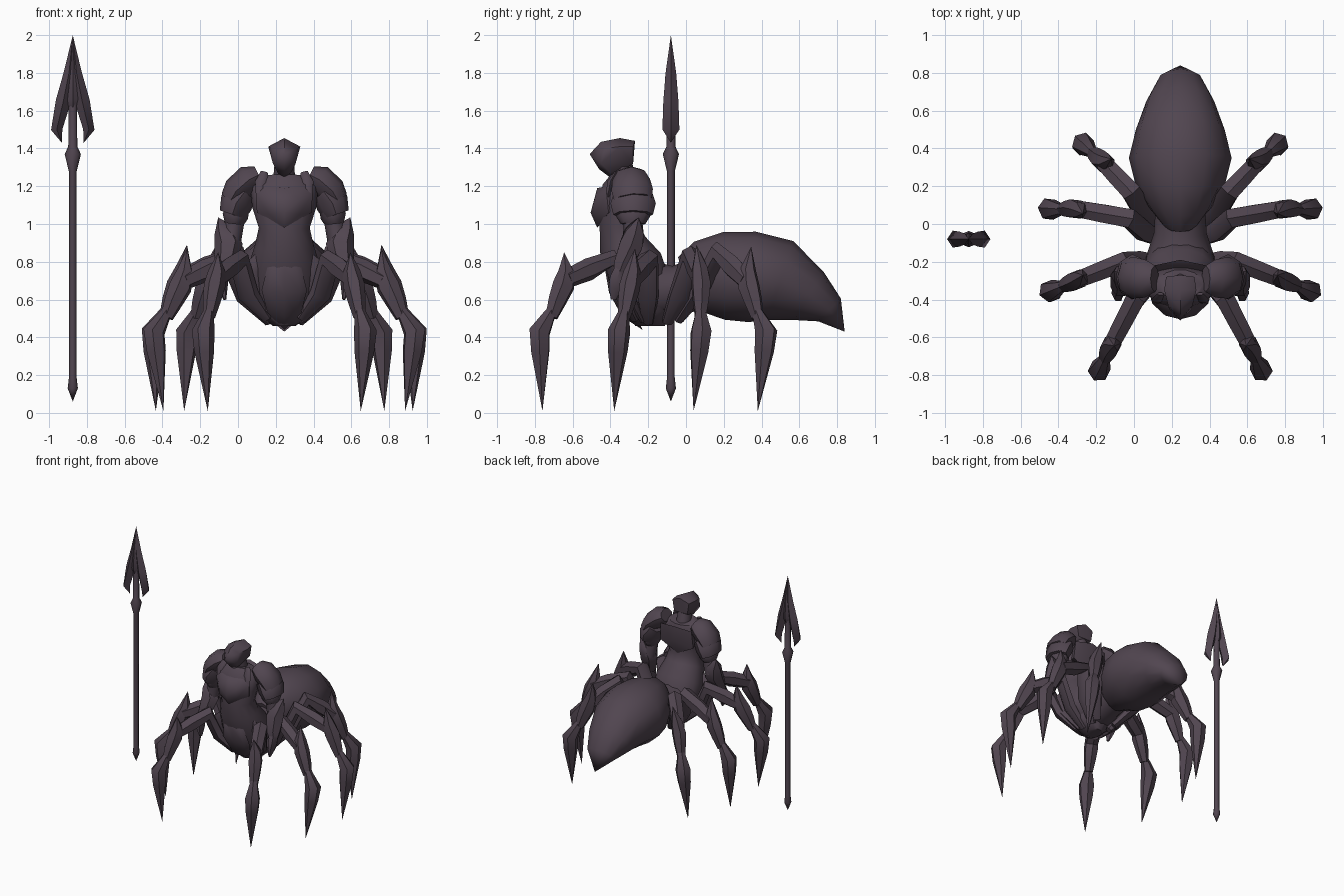
import bpy, bmesh, math
from mathutils import Vector

old = bpy.data.objects.get("Cube")
if old:
    bpy.data.objects.remove(old, do_unlink=True)

CX = 0.245                      # body centre line
SPEAR = (-0.875, -0.08)
parts = []

shell = bpy.data.materials.new("dark_plum_shell")
shell.use_nodes = True
COLOR = (0.082, 0.060, 0.080, 1)
shell.diffuse_color = COLOR
bsdf = next(n for n in shell.node_tree.nodes if n.type == 'BSDF_PRINCIPLED')
bsdf.inputs["Base Color"].default_value = COLOR
bsdf.inputs["Roughness"].default_value = 0.7


def finish(name, bm):
    bmesh.ops.remove_doubles(bm, verts=bm.verts[:], dist=0.0005)
    bmesh.ops.recalc_face_normals(bm, faces=bm.faces[:])
    mesh = bpy.data.meshes.new(name)
    bm.to_mesh(mesh)
    bm.free()
    mesh.materials.append(shell)
    ob = bpy.data.objects.new(name, mesh)
    bpy.context.collection.objects.link(ob)
    parts.append(ob)


def tube(name, pts, hint=(0, 1, 0), sides=8, side=1, origin=(CX, 0)):
    """Loft along points (x, y, z, radius across, radius along hint)."""
    path = [Vector((origin[0] + side * p[0], origin[1] + p[1], p[2])) for p in pts]
    hint = Vector((side * hint[0], hint[1], hint[2]))
    bm = bmesh.new()
    rings = []
    for i, c in enumerate(path):
        t = Vector()
        if i:
            t += (c - path[i - 1]).normalized()
        if i < len(path) - 1:
            t += (path[i + 1] - c).normalized()
        t.normalize()
        b = (hint - t * hint.dot(t)).normalized()
        a = t.cross(b)
        ring = []
        for k in range(sides):
            ang = math.tau * k / sides
            ring.append(bm.verts.new(c + a * pts[i][3] * math.cos(ang)
                                     + b * pts[i][4] * math.sin(ang)))
        rings.append(ring)
    for r, s in zip(rings, rings[1:]):
        for k in range(sides):
            n = (k + 1) % sides
            bm.faces.new((r[k], r[n], s[n], s[k]))
    bm.faces.new(rings[0])
    bm.faces.new(rings[-1])
    finish(name, bm)


def hull(name, pts):
    """Convex shape from points mirrored across the centre line."""
    bm = bmesh.new()
    for x, y, z in pts:
        for s in ((1, -1) if x else (1,)):
            bm.verts.new((CX + s * x, y, z))
    res = bmesh.ops.convex_hull(bm, input=bm.verts[:])
    loose = [v for v in res["geom_interior"] if isinstance(v, bmesh.types.BMVert)]
    bmesh.ops.delete(bm, geom=loose, context='VERTS')
    finish(name, bm)


# Abdomen and the saddle that joins it to the torso
tube("abdomen", [(0, 0, .69, .09, .14), (0, .08, .715, .16, .195), (0, .2, .725, .235, .232),
                 (0, .35, .72, .272, .24), (0, .5, .70, .235, .22),
                 (0, .65, .62, .18, .15), (0, .76, .545, .12, .085),
                 (0, .84, .43, 0, 0)], hint=(0, 0, 1), sides=12)
tube("saddle", [(0, -.3, .66, .19, .14), (0, -.17, .64, .18, .16),
                (0, -.05, .65, .14, .13), (0, .1, .69, .13, .14)], hint=(0, 0, 1), sides=12)

# Torso
tube("torso", [(0, -.19, .46, .06, .08), (0, -.19, .53, .15, .12), (0, -.22, .65, .19, .15),
               (0, -.27, .78, .19, .155), (0, -.335, .89, .155, .13), (0, -.35, .98, .135, .11),
               (0, -.35, 1.09, .17, .115), (0, -.33, 1.19, .18, .115),
               (0, -.32, 1.25, .12, .08)], sides=14)
tube("neck", [(0, -.32, 1.22, .06, .06), (0, -.34, 1.34, .05, .05)])
hull("breastplate", [(.15, -.42, 1.16), (.1, -.42, 1.2), (.145, -.41, 1.06), (0, -.47, .98),
                     (0, -.505, 1.06), (0, -.47, 1.19), (.08, -.485, 1.13), (.08, -.48, 1.05),
                     (.12, -.34, 1.12)])
hull("back_plate", [(.14, -.22, 1.22), (.15, -.23, 1.08), (0, -.19, 1.12),
                    (0, -.19, 1.24), (0, -.24, 1.0), (.12, -.32, 1.1)])

# Crested helmet
hull("helmet", [(0, -.35, 1.455), (.085, -.35, 1.41), (0, -.45, 1.435), (.065, -.43, 1.40),
                (0, -.51, 1.37), (.06, -.45, 1.32), (0, -.46, 1.29), (0, -.40, 1.245),
                (.035, -.40, 1.27), (.075, -.28, 1.41), (0, -.27, 1.44), (.06, -.28, 1.32)])

# Front apron plate
tube("apron_plate", [(0, -.40, .81, .03, .02), (0, -.405, .77, .09, .025),
                     (0, -.375, .65, .12, .035), (0, -.31, .53, .09, .035),
                     (0, -.23, .44, 0, 0)])

# Legs: low base, arched hip, knee, spike above knee, heel bulge, foot tip
LEGS = {
    "front_leg": ((.09, -.27, .50), (.24, -.40, .81), (.36, -.63, .71),
                  (.35, -.645, .85), (.43, -.775, .43), (.405, -.76, .01)),
    "front_middle_leg": ((.08, -.2, .48), (.30, -.2, .81), (.53, -.29, .70),
                         (.515, -.27, .87), (.69, -.355, .43), (.64, -.38, .01)),
    "rear_middle_leg": ((.08, -.1, .48), (.27, .03, .83), (.54, .08, .71),
                        (.515, .055, .89), (.695, .08, .43), (.68, .04, .01)),
    "rear_leg": ((.08, -.04, .49), (.26, .17, .85), (.40, .32, .70),
                 (.365, .345, .88), (.515, .425, .43), (.53, .38, .01)),
}


def ring(p, ra, rb):
    return (*p, ra, rb)


for side, label in ((1, "left"), (-1, "right")):
    for leg, data in LEGS.items():
        base, hip, knee, spike, heel, tip = map(Vector, data)
        run = heel - hip
        hint = Vector((-run.y, run.x, 0)).normalized()
        inward = Vector((-run.x, -run.y, 0)).normalized() * .025
        coxa = base.lerp(hip, .5) + Vector((.025, 0, -.03))
        ankle = knee.lerp(heel, .72) + inward
        # Thigh, shin with knee spike, and pointed foot
        tube(f"{label}_{leg}_thigh",
             [ring(base, .025, .03), ring(coxa, .045, .06), ring(hip, .058, .058),
              ring(hip.lerp(knee, .5), .06, .055), ring(knee, .05, .05)],
             hint, 6, side)
        tube(f"{label}_{leg}_shin",
             [ring(spike, 0, 0), ring(knee.lerp(spike, .3), .045, .045),
              ring(knee.lerp(heel, .12), .065, .055),
              ring(knee.lerp(heel, .42) + inward * .4, .053, .046),
              ring(ankle, .036, .032)], hint, 6, side)
        tube(f"{label}_{leg}_foot",
             [ring(ankle - Vector((0, 0, -.03)), .03, .028), ring(heel, .062, .06),
              ring(heel.lerp(tip, .25), .054, .052), ring(tip, 0, 0)], hint, 6, side)

    # Hip plates beside the apron
    tube(f"{label}_hip_plate", [(.13, -.36, .85, .01, .01), (.17, -.34, .76, .06, .03),
                                (.165, -.3, .62, .06, .035), (.1, -.23, .48, .01, .01)],
         sides=6, side=side)

    # Layered shoulder armour
    tube(f"{label}_shoulder_plate", [(.135, -.29, 1.26, .05, .07), (.185, -.29, 1.235, .08, .1),
                                     (.25, -.285, 1.18, .075, .11), (.28, -.28, 1.13, .06, .1)],
         side=side)
    tube(f"{label}_upper_arm_plate", [(.21, -.28, 1.17, .07, .1), (.255, -.28, 1.11, .088, .12),
                                      (.275, -.28, 1.05, .07, .105)], side=side)
    tube(f"{label}_lower_arm_plate", [(.24, -.28, 1.10, .06, .09), (.26, -.28, 1.04, .068, .09),
                                      (.265, -.28, 1.0, .05, .065)], side=side)
    tube(f"{label}_collar_tab", [(.105, -.37, 1.275, .02, .008), (.12, -.40, 1.22, .035, .018),
                                 (.13, -.415, 1.14, .02, .015)], sides=6, side=side)

    # Arm, spiked gauntlet and hand
    tube(f"{label}_arm", [(.25, -.3, 1.18, .05, .05), (.26, -.28, 1.02, .05, .05),
                          (.285, -.28, .9, .055, .055)], side=side)
    tube(f"{label}_gauntlet", [(.35, -.25, 1.035, 0, 0), (.315, -.27, .965, .058, .055),
                               (.295, -.29, .89, .075, .07), (.315, -.335, .78, .055, .055),
                               (.325, -.35, .74, .038, .038)], sides=6, side=side)
    tube(f"{label}_hand", [(.325, -.345, .77, .035, .035), (.33, -.365, .71, .035, .045),
                           (.325, -.375, .66, .025, .04), (.315, -.385, .60, .008, .015)],
         sides=6, side=side)

    # Barbed half of the spear head
    tube(f"{label}_spear_barb", [(0, 0, 2.0, 0, 0), (.02, 0, 1.8, .028, .028),
                                 (.05, 0, 1.65, .04, .04), (.085, 0, 1.5, .03, .045),
                                 (.058, 0, 1.43, 0, 0)],
         sides=4, side=side, origin=SPEAR)

# Spear shaft with pointed butt and collar, and the solid middle of its head
tube("spear_shaft", [(0, 0, z, r, r) for z, r in
                     ((.06, 0), (.13, .027), (.19, .02), (1.28, .021), (1.37, .043),
                      (1.41, .024), (1.72, .022))], origin=SPEAR)
tube("spear_blade", [(0, 0, 2.0, 0, 0), (0, 0, 1.78, .045, .03), (0, 0, 1.66, .06, .036),
                     (0, 0, 1.62, .025, .025)], sides=4, origin=SPEAR)

# Smooth shading with crisp armour edges
bpy.ops.object.select_all(action='DESELECT')
for ob in parts:
    ob.select_set(True)
bpy.context.view_layer.objects.active = parts[0]
bpy.ops.object.shade_smooth_by_angle(angle=math.radians(50))
